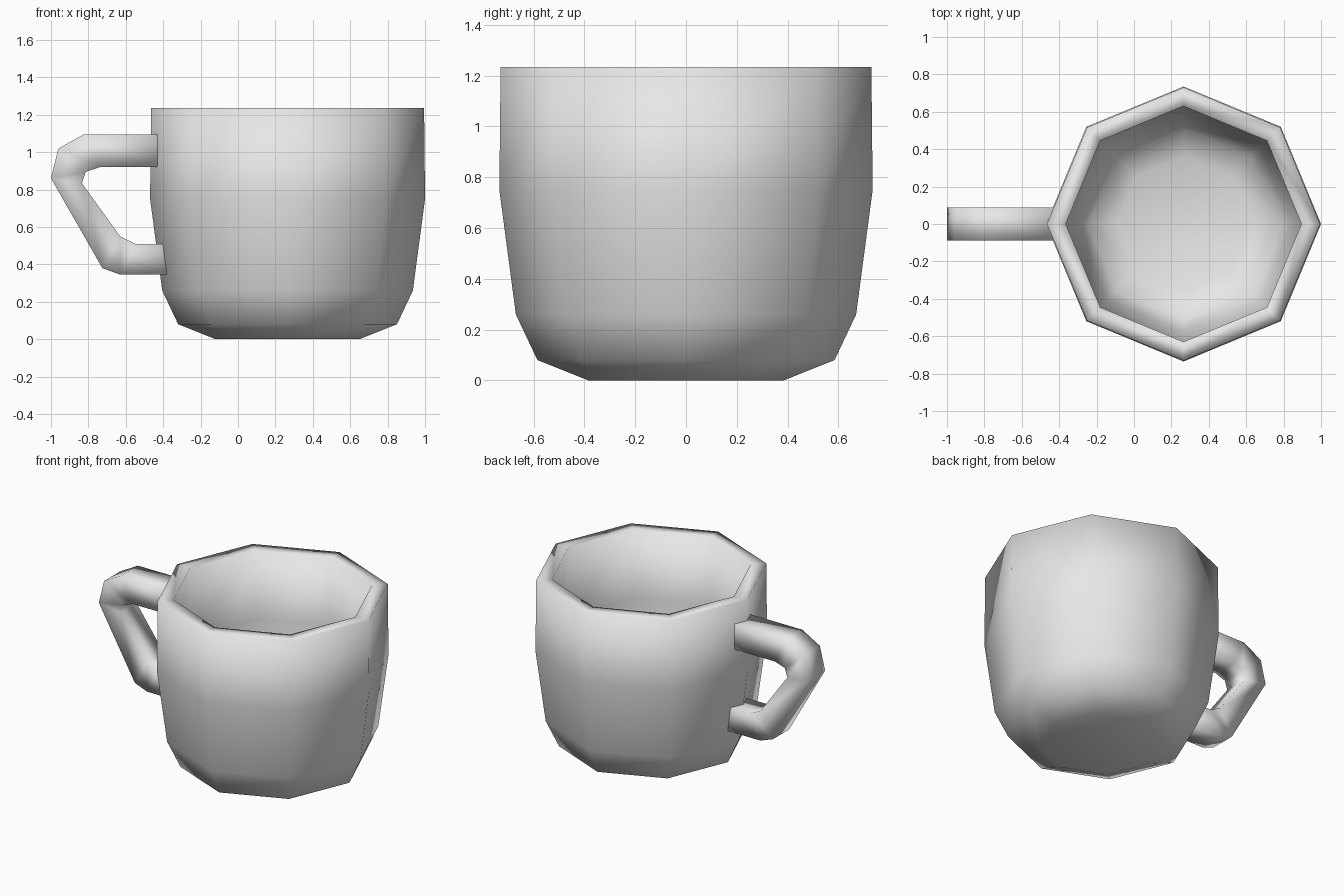
import bpy
import bmesh
from math import cos, sin, tau

cube = bpy.data.objects.get("Cube")
if cube:
    bpy.data.objects.remove(cube, do_unlink=True)

# Single grey glaze
glaze = bpy.data.materials.new("grey_glaze")
glaze.use_nodes = True
GREY = (0.8, 0.8, 0.8, 1)
glaze.diffuse_color = GREY
glaze.node_tree.nodes["Principled BSDF"].inputs["Base Color"].default_value = GREY


def loft(name, rings):
    """Join a series of equal point rings into a closed, smooth-shaded skin."""
    bm = bmesh.new()
    loops = [[bm.verts.new(p) for p in ring] for ring in rings]
    n = len(loops[0])
    for a, b in zip(loops, loops[1:]):
        for i in range(n):
            j = (i + 1) % n
            bm.faces.new((a[i], a[j], b[j], b[i]))
    bm.faces.new(loops[0])
    bm.faces.new(loops[-1])
    bmesh.ops.recalc_face_normals(bm, faces=bm.faces)
    for f in bm.faces:
        f.smooth = True
    mesh = bpy.data.meshes.new(name)
    bm.to_mesh(mesh)
    bm.free()
    mesh.materials.append(glaze)
    obj = bpy.data.objects.new(name, mesh)
    bpy.context.collection.objects.link(obj)
    return obj


# Cup body: eight-sided, (radius, height) up the outside then down the inside
CENTRE_X, SIDES = 0.265, 8
outside = [(0.385, 0), (0.585, 0.08), (0.67, 0.26), (0.735, 0.75), (0.73, 1.235)]
inside = [(0.63, 1.235), (0.635, 0.76), (0.575, 0.29), (0.51, 0.16), (0.36, 0.1)]
loft("cup_body", [
    [(CENTRE_X + r * cos(tau * i / SIDES), r * sin(tau * i / SIDES), z)
     for i in range(SIDES)]
    for r, z in outside + inside])

# Handle: square bar, outer and inner edge points (x, z) from top to bottom
HALF = 0.088
outer_edge = [(-0.40, 1.095), (-0.825, 1.095), (-0.96, 1.02), (-1.0, 0.86),
              (-0.725, 0.38), (-0.63, 0.345), (-0.355, 0.345)]
inner_edge = [(-0.40, 0.92), (-0.74, 0.92), (-0.815, 0.895), (-0.835, 0.835),
              (-0.63, 0.55), (-0.55, 0.51), (-0.365, 0.51)]
loft("handle", [
    [(ox, -HALF, oz), (ox, HALF, oz), (ix, HALF, iz), (ix, -HALF, iz)]
    for (ox, oz), (ix, iz) in zip(outer_edge, inner_edge)])
